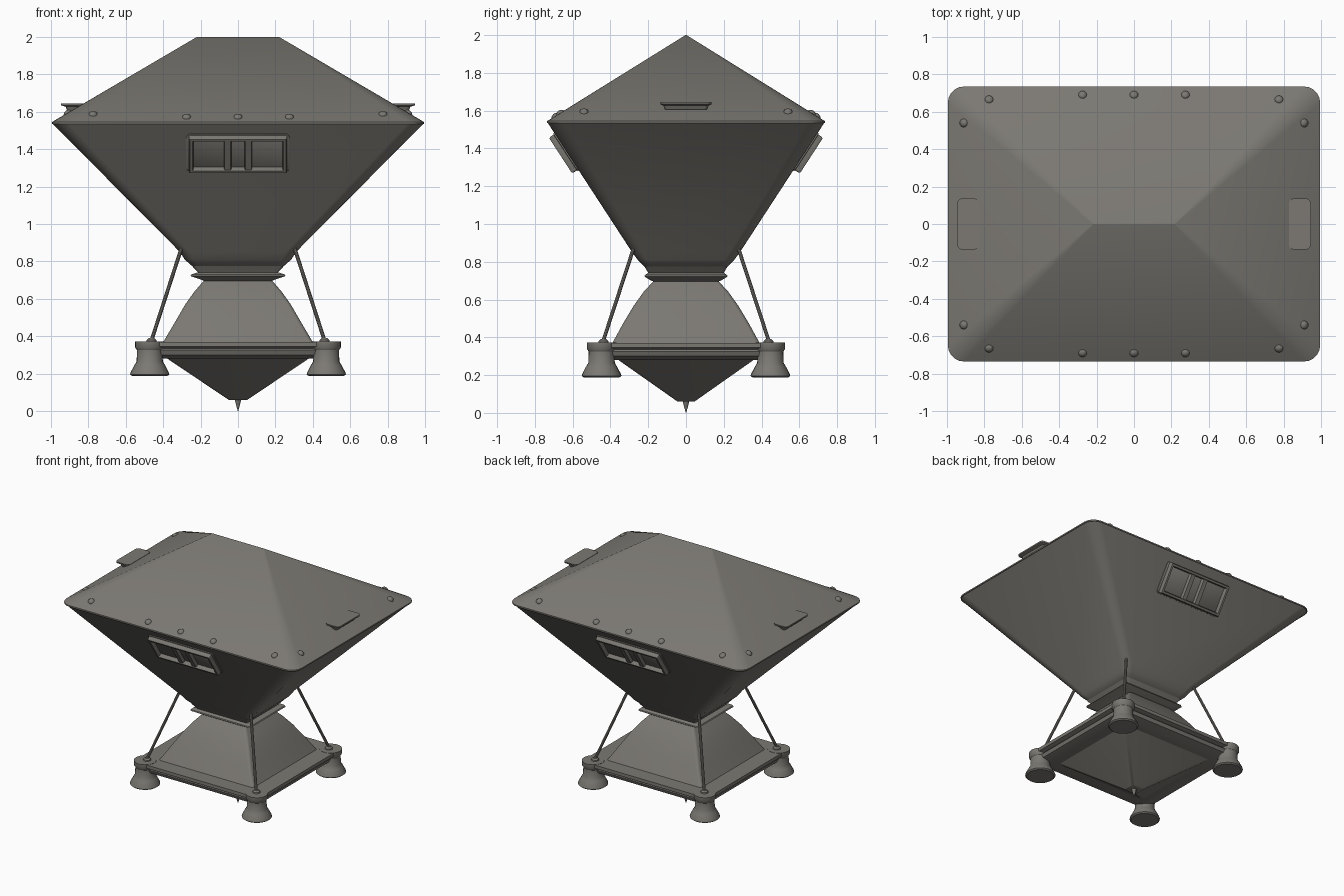
import bpy, bmesh, math
from mathutils import Vector, Matrix

if "Cube" in bpy.data.objects:
    bpy.data.objects.remove(bpy.data.objects["Cube"])

metal = bpy.data.materials.new("warm grey metal")
metal.diffuse_color = (0.20, 0.19, 0.17, 1)
metal.use_nodes = True
metal.node_tree.nodes["Principled BSDF"].inputs["Base Color"].default_value = metal.diffuse_color


def finish(name, bm, angle=30):
    """Turn a bmesh into a named, shaded object."""
    bmesh.ops.recalc_face_normals(bm, faces=bm.faces[:])
    me = bpy.data.meshes.new(name)
    bm.to_mesh(me)
    bm.free()
    me.materials.append(metal)
    ob = bpy.data.objects.new(name, me)
    bpy.context.collection.objects.link(ob)
    bpy.ops.object.select_all(action='DESELECT')
    ob.select_set(True)
    bpy.context.view_layer.objects.active = ob
    bpy.ops.object.shade_smooth_by_angle(angle=math.radians(angle))
    return ob


def skin(bm, rings):
    """Join equal rings of points into a capped surface."""
    vs = [[bm.verts.new(p) for p in r] for r in rings]
    n = len(vs[0])
    for a, b in zip(vs, vs[1:]):
        for i in range(n):
            j = (i + 1) % n
            bm.faces.new((a[i], a[j], b[j], b[i]))
    bm.faces.new(vs[0])
    bm.faces.new(vs[-1])


def rounded_rect(hx, hy, r, z, n=5):
    pts = []
    for k, (sx, sy) in enumerate(((1, 1), (-1, 1), (-1, -1), (1, -1))):
        for i in range(n + 1):
            a = math.pi / 2 * (k + i / n)
            pts.append(Vector((sx * (hx - r) + r * math.cos(a),
                               sy * (hy - r) + r * math.sin(a), z)))
    return pts


def loft(name, levels, centre=(0, 0, 0), angle=30):
    """levels: (half x, half y, corner radius, z)"""
    bm = bmesh.new()
    skin(bm, [[p + Vector(centre) for p in rounded_rect(*l)] for l in levels])
    return finish(name, bm, angle)


def lathe(name, profile, centre, seg=24, angle=35, rot=None):
    """profile: (radius, z)"""
    bm = bmesh.new()
    skin(bm, [[(r * math.cos(2 * math.pi * i / seg), r * math.sin(2 * math.pi * i / seg), z)
               for i in range(seg)] for r, z in profile])
    m = Matrix.Translation(centre)
    if rot is not None:
        m = m @ rot.to_matrix().to_4x4()
    bm.transform(m)
    return finish(name, bm, angle)


# Hopper: sloping roof with a short ridge, and a funnel body
loft("roof", [(0.995, 0.735, 0.085, 1.535), (0.995, 0.735, 0.085, 1.545),
              (0.22, 0.003, 0.0025, 2.0)])
loft("hopper_body", [(0.20, 0.19, 0.03, 0.765), (0.245, 0.22, 0.04, 0.775),
                     (0.285, 0.255, 0.05, 0.81), (0.31, 0.285, 0.055, 0.85),
                     (0.995, 0.735, 0.085, 1.54)])

# Neck collar and pedestal
loft("neck_collar", [(0.18, 0.17, 0.015, 0.695), (0.19, 0.185, 0.015, 0.70),
                     (0.255, 0.22, 0.015, 0.722), (0.25, 0.217, 0.015, 0.73),
                     (0.215, 0.20, 0.015, 0.742), (0.245, 0.22, 0.015, 0.775)])
loft("pedestal", [(0.405, 0.395, 0.02, 0.36), (0.34, 0.335, 0.02, 0.47),
                  (0.282, 0.275, 0.02, 0.57), (0.232, 0.225, 0.02, 0.64),
                  (0.18, 0.17, 0.015, 0.70)])

# Base frame and inverted pyramid underneath with its pointed tip
loft("base_frame", [(0.43, 0.41, 0.03, 0.28), (0.50, 0.475, 0.06, 0.30),
                    (0.51, 0.485, 0.06, 0.325), (0.50, 0.475, 0.06, 0.335),
                    (0.53, 0.505, 0.07, 0.345), (0.53, 0.505, 0.07, 0.37)])
loft("lower_funnel", [(0.05, 0.045, 0.015, 0.06), (0.385, 0.365, 0.02, 0.285)])
lathe("drip_tip", [(0.001, 0), (0.011, 0.035), (0.018, 0.065)], (0, 0, 0), 12)

# Legs with flared feet, and struts up to the hopper
leg = [(0.095, 0.188), (0.105, 0.196), (0.103, 0.205), (0.082, 0.245), (0.070, 0.265),
       (0.068, 0.325), (0.078, 0.34), (0.078, 0.372)]
for sx, side in ((-1, "left"), (1, "right")):
    for sy, end in ((-1, "front"), (1, "back")):
        tag = f"{end}_{side}"
        lathe(tag + "_leg", leg, (sx * 0.472, sy * 0.447, 0))
        lathe(tag + "_strut_socket", [(0.028, 0.37), (0.026, 0.38), (0.015, 0.39)],
              (sx * 0.462, sy * 0.437, 0), 12)
        a = Vector((sx * 0.465, sy * 0.442, 0.37))
        b = Vector((sx * 0.293, sy * 0.268, 0.90))
        lathe(tag + "_strut", [(0.010, 0), (0.010, (b - a).length)], a, 10,
              rot=Vector((0, 0, 1)).rotation_difference(b - a))

# Flat side plates sticking out of the roof ends
for s, side in ((-1, "left"), (1, "right")):
    loft(side + "_side_plate", [(0.025, 0.11, 0.015, 1.605), (0.035, 0.12, 0.02, 1.627),
                                (0.058, 0.134, 0.025, 1.634), (0.058, 0.136, 0.025, 1.645)],
         (s * 0.887, 0, 0))

# Roof rivets, set on the slope
def rivet(name, x, y, rise, axis):
    run = 0.735 if axis == 'y' else 0.775
    d = (0.735 - abs(y)) if axis == 'y' else (0.995 - abs(x))
    z = 1.543 + d * 0.457 / run
    n = Vector((0, math.copysign(0.457, y), run)) if axis == 'y' \
        else Vector((math.copysign(0.457, x), 0, run))
    lathe(name, [(0.024, -0.004), (0.022, 0.006), (0.014, rise * 0.8), (0.004, rise)],
          (x, y, z), 12, 60, Vector((0, 0, 1)).rotation_difference(n))

for s, end in ((-1, "front"), (1, "back")):
    for i, x in enumerate((-0.775, -0.275, 0, 0.275, 0.775)):
        rivet(f"{end}_rivet_{i + 1}", x, s * (0.665 if abs(x) > 0.5 else 0.69), 0.016, 'y')
    for x, side in ((-0.91, "left"), (0.91, "right")):
        rivet(f"{side}_{end}_end_rivet", x, s * 0.54, 0.016, 'x')

# Window grilles on the front and back slopes
tilt = math.atan2(0.45, 0.69)
for s, end in ((-1, "front"), (1, "back")):
    zc = 1.383
    up = Vector((0, s * math.sin(tilt), math.cos(tilt)))
    out = Vector((0, s * math.cos(tilt), -math.sin(tilt)))
    across = up.cross(out)
    m = Matrix((across, up, out)).transposed().to_4x4()
    m.translation = Vector((0, s * (0.735 - (1.54 - zc) * 0.652), zc))
    hw, hh, t = 0.262, 0.113, 0.024
    # (centre u, centre v, half width, half height, thickness, corner)
    pieces = [(0, 0, hw + 0.015, hh + 0.006, 0.008, 0.025),
              (0, hh - t / 2, hw, t / 2, 0.038, 0.008),
              (0, t / 2 - hh, hw, t / 2, 0.038, 0.008),
              (hw - t / 2, 0, t / 2, hh - 0.004, 0.038, 0.008),
              (t / 2 - hw, 0, t / 2, hh - 0.004, 0.038, 0.008),
              (-0.055, 0, 0.021, hh - 0.01, 0.032, 0.008),
              (0.055, 0, 0.021, hh - 0.01, 0.032, 0.008)]
    bm = bmesh.new()
    for u, v, w, h, d, r in pieces:
        c = Vector((u, v, 0))
        skin(bm, [[m @ (p + c) for p in rounded_rect(w, h, r, -0.01, 3)],
                  [m @ (p + c) for p in rounded_rect(w, h, r, d * 0.75, 3)],
                  [m @ (p + c) for p in rounded_rect(w - 0.005, h - 0.005, r * 0.5, d, 3)]])
    finish(end + "_window_grille", bm)
